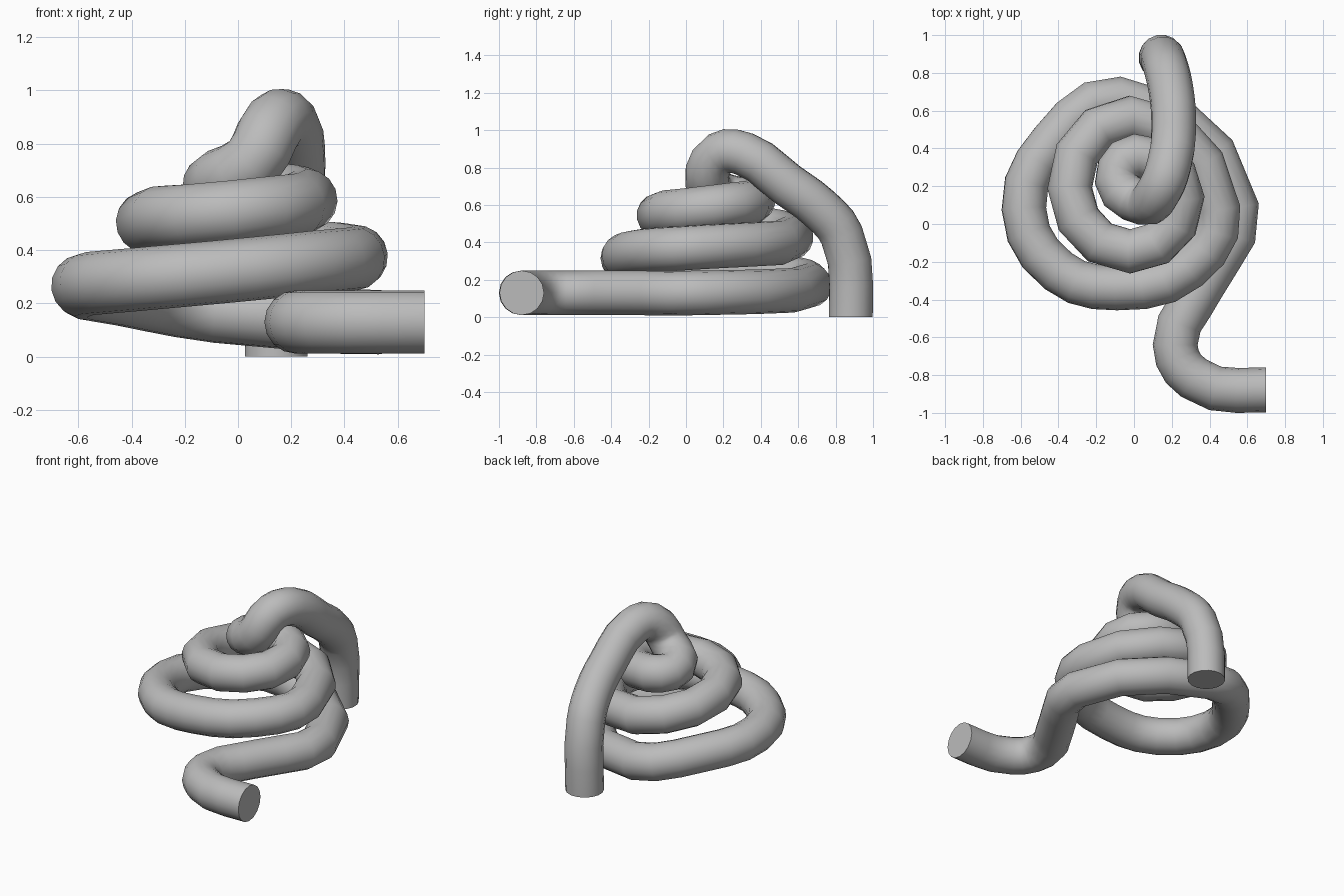
import bpy
import math
from mathutils import Vector

cube = bpy.data.objects.get("Cube")
if cube:
    bpy.data.objects.remove(cube, do_unlink=True)

RADIUS = 0.119

# Single plain grey
grey = bpy.data.materials.new("plain_grey")
grey.use_nodes = True
colour = (0.5, 0.5, 0.5, 1)
grey.diffuse_color = colour
grey.node_tree.nodes["Principled BSDF"].inputs["Base Color"].default_value = colour

# Centre line of the tube, from the low front end to the hanging back end
tail = [(0.70, -0.878, 0.13), (0.315, -0.815, 0.13), (0.218, -0.64, 0.13), (0.36, -0.33, 0.13)]
coil = [
    (0.543, 0.09, 0.13), (-0.08, 0.662, 0.17), (-0.43, 0.44, 0.233), (-0.583, 0.08, 0.266),
    (-0.40, -0.25, 0.288), (-0.09, -0.338, 0.316), (0.29, -0.23, 0.354),
    (0.445, 0.08, 0.375), (-0.02, 0.562, 0.425), (-0.34, 0.19, 0.505), (-0.02, -0.145, 0.545),
    (0.255, 0.14, 0.587), (0.01, 0.36, 0.625), (-0.09, 0.23, 0.643), (0.05, 0.113, 0.725),
]
drop = [
    (0.135, 0.18, 0.873), (0.185, 0.31, 0.873), (0.21, 0.54, 0.71),
    (0.195, 0.715, 0.58), (0.168, 0.832, 0.44), (0.143, 0.881, 0),
]
path = tail + coil + drop

curve = bpy.data.curves.new("coiled_tube", "CURVE")
curve.dimensions = "3D"
curve.resolution_u = 3
curve.bevel_depth = RADIUS
curve.bevel_resolution = 6
curve.use_fill_caps = True
curve.twist_mode = "MINIMUM"
spline = curve.splines.new("BEZIER")
spline.bezier_points.add(len(path) - 1)
for point, co in zip(spline.bezier_points, path):
    point.co = co
    point.handle_left_type = point.handle_right_type = "AUTO"


# Straight ends: level at the front, upright at the back
def aim_end(point, direction):
    point.handle_left_type = point.handle_right_type = "FREE"
    offset = Vector(direction)
    inner = point.co + offset
    outer = point.co - offset
    first = point == spline.bezier_points[0]
    point.handle_right = inner if first else outer
    point.handle_left = outer if first else inner


aim_end(spline.bezier_points[0], (-0.18, 0, 0))
aim_end(spline.bezier_points[-1], (0, 0, 0.2))

tube = bpy.data.objects.new("coiled_tube", curve)
bpy.context.collection.objects.link(tube)
curve.materials.append(grey)

# Turn the tube into a mesh with smooth sides and crisp ends
bpy.ops.object.select_all(action="DESELECT")
tube.select_set(True)
bpy.context.view_layer.objects.active = tube
bpy.ops.object.convert(target="MESH")
tube = bpy.context.object
bpy.ops.object.mode_set(mode="EDIT")
bpy.ops.mesh.select_all(action="SELECT")
bpy.ops.mesh.remove_doubles(threshold=0.0001)
bpy.ops.mesh.normals_make_consistent(inside=False)
bpy.ops.object.mode_set(mode="OBJECT")
bpy.ops.object.shade_smooth_by_angle(angle=math.radians(40))
